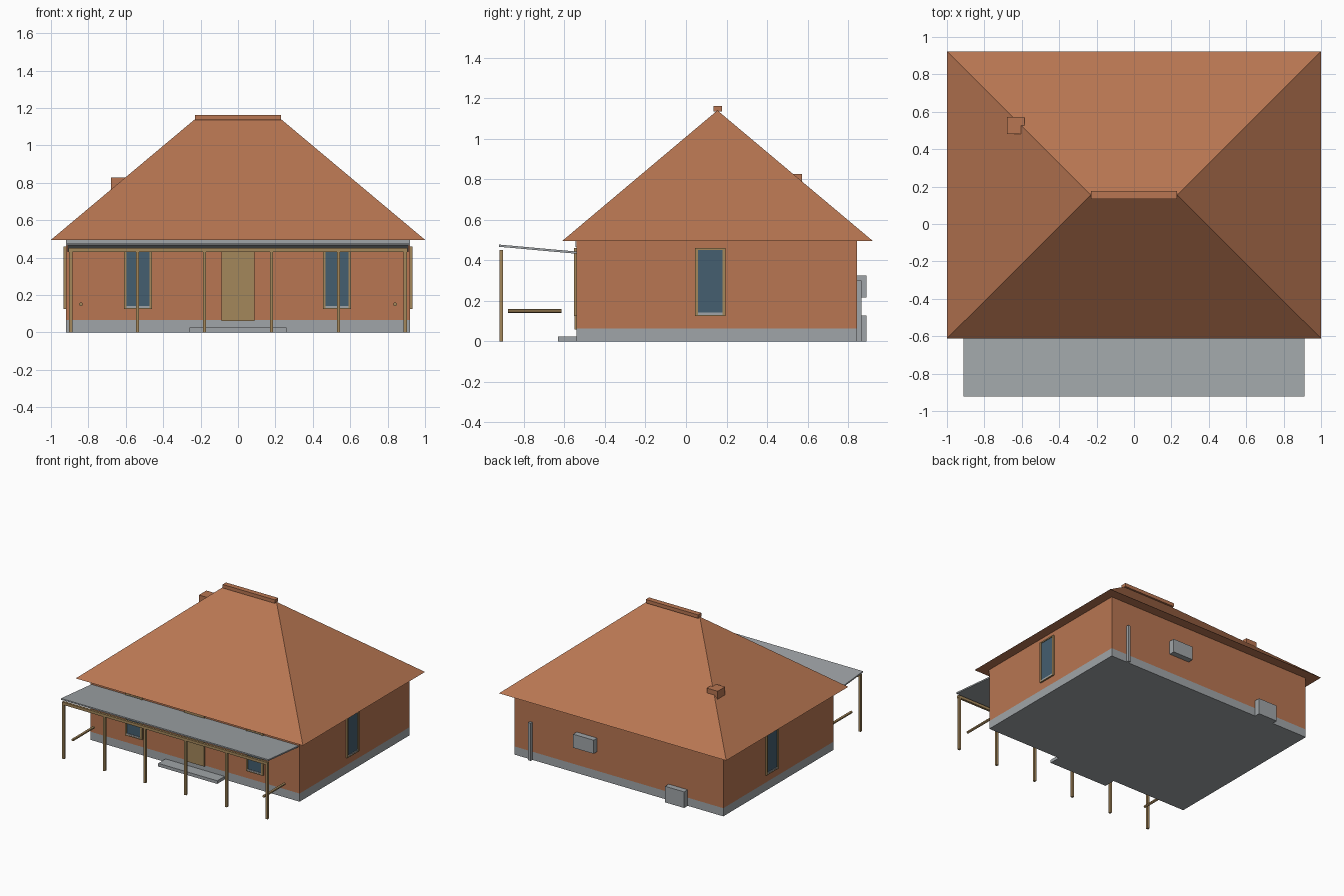
import bpy, math

if "Cube" in bpy.data.objects:
    bpy.data.objects.remove(bpy.data.objects["Cube"])


def mat(name, r, g, b):
    m = bpy.data.materials.new(name)
    m.diffuse_color = (r, g, b, 1)
    m.use_nodes = True
    m.node_tree.nodes["Principled BSDF"].inputs["Base Color"].default_value = m.diffuse_color
    return m


BRICK = mat("brick", 0.479, 0.181, 0.084)
GREY = mat("light grey", 0.352, 0.376, 0.392)
WOOD = mat("wood", 0.37, 0.242, 0.105)
GLASS = mat("dark blue glass", 0.058, 0.114, 0.162)


def mesh(name, verts, faces, material):
    me = bpy.data.meshes.new(name)
    me.from_pydata(verts, [], faces)
    me.materials.append(material)
    ob = bpy.data.objects.new(name, me)
    bpy.context.collection.objects.link(ob)
    return ob


BOX_FACES = [(0, 3, 2, 1), (4, 5, 6, 7), (0, 1, 5, 4),
             (1, 2, 6, 5), (2, 3, 7, 6), (3, 0, 4, 7)]


def box(name, x, y, z, material):
    corners = [(0, 0), (1, 0), (1, 1), (0, 1)]
    verts = [(x[i], y[j], h) for h in z for i, j in corners]
    return mesh(name, verts, BOX_FACES, material)


# House body
box("plinth", (-0.92, 0.92), (-0.54, 0.845), (0, 0.065), GREY)
box("walls", (-0.92, 0.92), (-0.54, 0.845), (0.065, 0.495), BRICK)
box("front_frieze", (-0.92, 0.92), (-0.545, -0.54), (0.465, 0.495), GREY)

# Hipped roof, ridge cap and chimney
E, R = 0.495, 1.14
mesh("hipped_roof",
     [(-1, -0.612, E), (1, -0.612, E), (1, 0.923, E), (-1, 0.923, E),
      (-0.23, 0.155, R), (0.23, 0.155, R)],
     [(0, 3, 2, 1), (0, 1, 5, 4), (1, 2, 5), (2, 3, 4, 5), (3, 0, 4)], BRICK)
box("ridge_cap", (-0.23, 0.23), (0.135, 0.177), (1.135, 1.163), BRICK)
box("chimney", (-0.68, -0.585), (0.48, 0.573), (0.6, 0.827), BRICK)

# Porch roof, tilted down towards the house
porch = box("porch_roof", (-0.912, 0.912), (-0.922, -0.54), (0, 0.011), GREY)
for v in porch.data.vertices:
    v.co.z += 0.467 - (v.co.y + 0.922) * 0.09

# Porch beam and posts
box("porch_beam", (-0.905, 0.905), (-0.92, -0.902), (0.43, 0.452), WOOD)
for i in range(6):
    x = -0.895 + i * 0.358
    box(f"porch_post_{i + 1}", (x - 0.009, x + 0.009), (-0.92, -0.902), (0, 0.44), WOOD)

# Side rails, small round bars
for side, x in (("left", -0.84), ("right", 0.84)):
    bpy.ops.mesh.primitive_cylinder_add(vertices=12, radius=0.01, depth=0.265,
                                        location=(x, -0.747, 0.15),
                                        rotation=(math.pi / 2, 0, 0))
    bar = bpy.context.object
    bar.name = side + "_rail"
    bar.data.materials.append(WOOD)
    bpy.ops.object.shade_smooth_by_angle()

# Door and step
box("door", (-0.088, 0.088), (-0.55, -0.54), (0.06, 0.46), WOOD)
box("front_step", (-0.26, 0.26), (-0.632, -0.54), (0, 0.025), GREY)


def window(name, x, y, angle):
    """Framed window facing -y, turned by angle about z."""
    parts = [
        ("frame_left", (-0.075, -0.061), (-0.012, 0), (0.125, 0.46), WOOD),
        ("frame_right", (0.061, 0.075), (-0.012, 0), (0.125, 0.46), WOOD),
        ("frame_top", (-0.061, 0.061), (-0.012, 0), (0.45, 0.46), WOOD),
        ("frame_bottom", (-0.061, 0.061), (-0.012, 0), (0.125, 0.131), WOOD),
        ("sill", (-0.061, 0.061), (-0.01, 0), (0.131, 0.142), GREY),
        ("glass", (-0.061, 0.061), (-0.006, 0), (0.142, 0.45), GLASS),
    ]
    for part, px, py, pz, m in parts:
        ob = box(f"{name}_{part}", px, py, pz, m)
        ob.location = (x, y, 0)
        ob.rotation_euler.z = angle


window("front_left_window", -0.535, -0.54, 0)
window("front_right_window", 0.53, -0.54, 0)
window("right_window", 0.92, 0.12, math.pi / 2)
window("left_window", -0.92, 0.24, -math.pi / 2)

# Utility boxes and pipe on the back wall
box("meter_box", (0.19, 0.37), (0.845, 0.89), (0.218, 0.326), GREY)
box("utility_cabinet", (-0.607, -0.44), (0.845, 0.89), (0, 0.128), GREY)
box("service_pipe", (0.76, 0.782), (0.845, 0.867), (0, 0.3), GREY)
